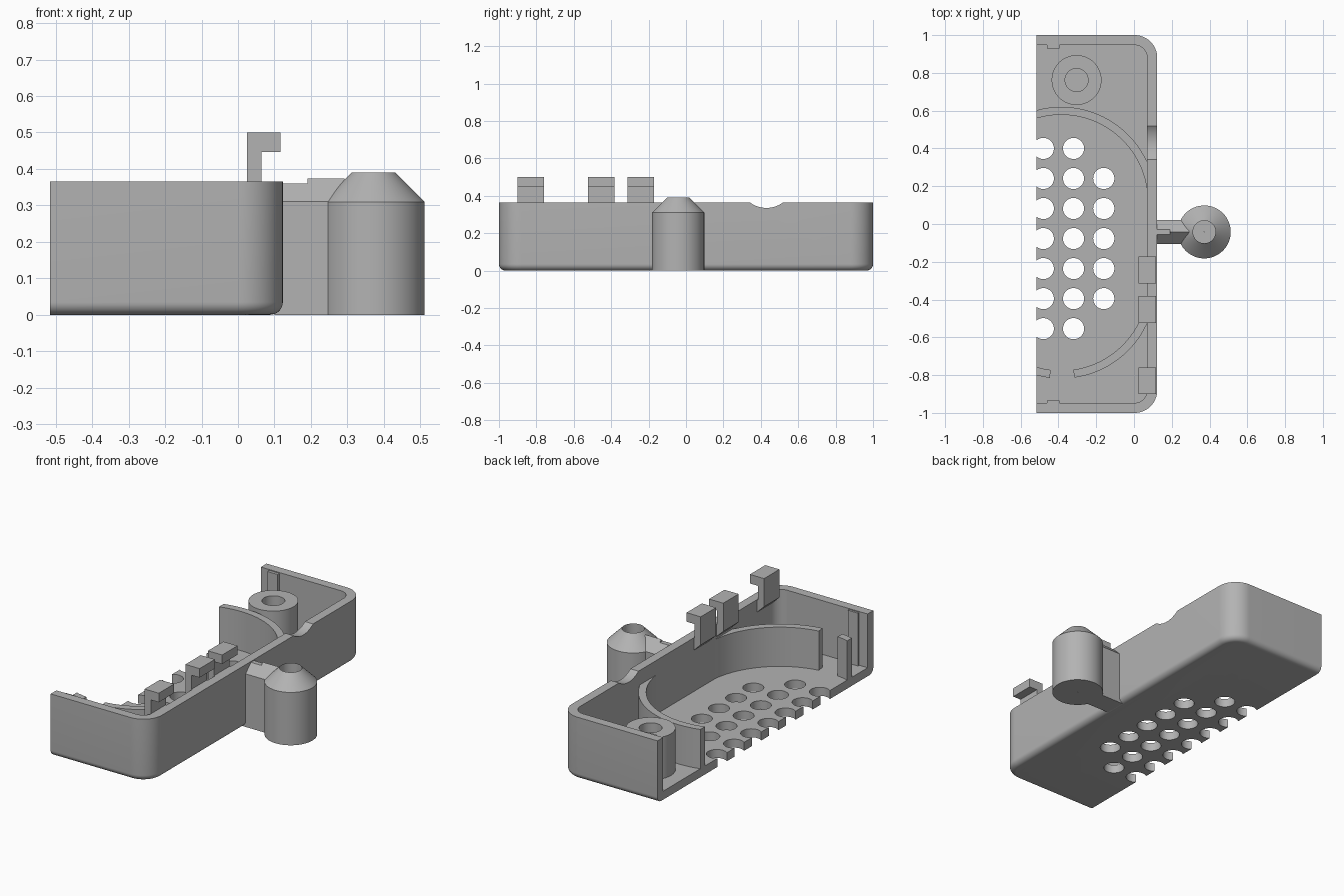
import bpy, bmesh, math

cube = bpy.data.objects.get("Cube")
if cube:
    bpy.data.objects.remove(cube, do_unlink=True)

grey = bpy.data.materials.new("plain grey")
grey.use_nodes = True
grey.diffuse_color = (0.45, 0.45, 0.45, 1)
grey.node_tree.nodes["Principled BSDF"].inputs["Base Color"].default_value = (0.45, 0.45, 0.45, 1)

CUT, BACK, SIDE, TOP, WALL, FLOOR = -0.515, 1.0, 0.123, 0.365, 0.053, 0.05


def loft(name, rings, closed=False):
    """Skin a stack of equal-length rings; cap both ends unless closed."""
    bm = bmesh.new()
    loops = [[bm.verts.new(p) for p in ring] for ring in rings]
    n = len(loops[0])
    pairs = list(zip(loops, loops[1:])) + ([(loops[-1], loops[0])] if closed else [])
    for a, b in pairs:
        for i in range(n):
            j = (i + 1) % n
            bm.faces.new((a[i], a[j], b[j], b[i]))
    if not closed:
        bm.faces.new(loops[0][::-1])
        bm.faces.new(loops[-1])
    bmesh.ops.recalc_face_normals(bm, faces=bm.faces)
    mesh = bpy.data.meshes.new(name)
    bm.to_mesh(mesh)
    bm.free()
    mesh.materials.append(grey)
    obj = bpy.data.objects.new(name, mesh)
    bpy.context.collection.objects.link(obj)
    return obj


def prism(name, pts, lo, hi, axis="z"):
    place = {"x": lambda a, b, t: (t, a, b),
             "y": lambda a, b, t: (a, t, b),
             "z": lambda a, b, t: (a, b, t)}[axis]
    return loft(name, [[place(a, b, t) for a, b in pts] for t in (lo, hi)])


def arc(cx, cy, r, start, end, steps=16):
    angles = [math.radians(start + (end - start) * i / steps) for i in range(steps + 1)]
    return [(cx + r * math.cos(a), cy + r * math.sin(a)) for a in angles]


def circle(cx, cy, r, n=40):
    return arc(cx, cy, r, 0, 360, n)[:-1]


def lathe(name, cx, cy, profile):
    """Turned part from (radius, height) pairs forming a closed section."""
    rings = [[(x, y, z) for x, y in circle(cx, cy, r, 64)] for r, z in profile]
    return loft(name, rings, closed=True)


def outline(inset, radius, left=CUT):
    """Rectangle with its two +x corners rounded."""
    x, y, r = SIDE - inset, BACK - inset, radius
    return ([(left, -y)] + arc(x - r, r - y, r, -90, 0)
            + arc(x - r, y - r, r, 0, 90) + [(left, y)])


def cut(obj, cutters):
    for c in cutters:
        c.hide_render = True
        mod = obj.modifiers.new("cut", "BOOLEAN")
        mod.operation, mod.solver, mod.object = "DIFFERENCE", "EXACT", c
    deps = bpy.context.evaluated_depsgraph_get()
    obj.data = bpy.data.meshes.new_from_object(obj.evaluated_get(deps))
    obj.modifiers.clear()
    for c in cutters:
        bpy.data.objects.remove(c, do_unlink=True)


# Tray shell with a rounded bottom edge, open on the cut side
R, FILLET = 0.12, 0.035
rings = []
for i in range(9):
    a = math.pi / 2 * i / 8
    d = FILLET * (1 - math.sin(a))
    rings.append([(x, y, FILLET * (1 - math.cos(a))) for x, y in outline(d, R - d)])
rings.append([(x, y, TOP) for x, y in outline(0, R)])
tray = loft("tray", rings)

# Cavity, cable notch and speaker grille holes
cutters = [prism("cavity_cutter", outline(WALL, R - WALL, CUT - 0.2), FLOOR, TOP + 0.2),
           prism("notch_cutter", circle(0.43, TOP + 0.12, 0.15, 64), 0, 0.3, "x")]
PITCH, MID = 0.159, -0.077
for x, half in ((-0.48, 3), (-0.32, 3), (-0.16, 2)):
    for k in range(-half, half + 1):
        cutters.append(prism("hole_cutter", circle(x, MID + k * PITCH, 0.056), -0.1, 0.2))
cut(tray, cutters)

# Oval speaker retaining wall, with a gap at the front
CX, Y_BACK, Y_FRONT, INNER, OUTER = -0.385, 0.12, -0.318, 0.458, 0.5


def cut_angle(r):
    return math.degrees(math.acos((CUT - CX) / r))


def oval_side(r):
    return arc(CX, Y_BACK, r, cut_angle(r), 0, 40) + arc(CX, Y_FRONT, r, 0, -82, 32)


def oval_tip(r):
    return arc(CX, Y_FRONT, r, -97, -cut_angle(r), 4)


for name, path in (("speaker_wall", oval_side), ("speaker_wall_tip", oval_tip)):
    prism(name, path(OUTER) + path(INNER)[::-1], FLOOR - 0.01, 0.28)

# Screw boss
lathe("screw_boss", -0.304, 0.762,
      [(0.061, FLOOR - 0.01), (0.132, FLOOR - 0.01), (0.132, 0.295), (0.061, 0.295)])

# Locating ribs on the end walls
for name, y0, y1 in (("back_rib", 0.93, 0.96), ("front_rib", -0.96, -0.935)):
    prism(name, [(-0.46, y0), (-0.395, y0), (-0.395, y1), (-0.46, y1)],
          FLOOR - 0.01, TOP - 0.005)

# Hooked clips on the side wall
hook = [(0.025, 0.335), (0.072, 0.29), (0.072, TOP - 0.003), (0.065, TOP),
        (0.065, 0.447), (0.117, 0.447), (0.117, 0.5), (0.025, 0.5)]
for i, y in enumerate((-0.83, -0.452, -0.243)):
    prism(f"clip_{i + 1}", hook, y - 0.071, y + 0.071, "y")

# Outer post with a conical top and a socket
PX, PY = 0.372, -0.042
lathe("post", PX, PY, [(0.001, 0), (0.14, 0), (0.14, 0.31), (0.06, 0.39),
                       (0.06, 0.15), (0.001, 0.15)])

# Gabled neck joining the post to the tray
H, EAVE = 0.063, 0.311
walls = [(PY + H, EAVE), (PY + H, 0), (PY - H, 0), (PY - H, EAVE)]
prism("neck_outer", walls + [(PY, EAVE + H)], 0.19, PX - 0.08, "x")
prism("neck_inner", walls + [(PY - 0.014, 0.36), (PY + 0.014, 0.36)], 0.1, 0.19, "x")

# Smooth the curved faces, keep real edges sharp
bpy.ops.object.select_all(action="DESELECT")
for obj in bpy.context.collection.objects:
    if obj.type == "MESH" and grey.name in obj.data.materials:
        obj.select_set(True)
        bpy.context.view_layer.objects.active = obj
bpy.ops.object.shade_smooth_by_angle(angle=math.radians(30))
